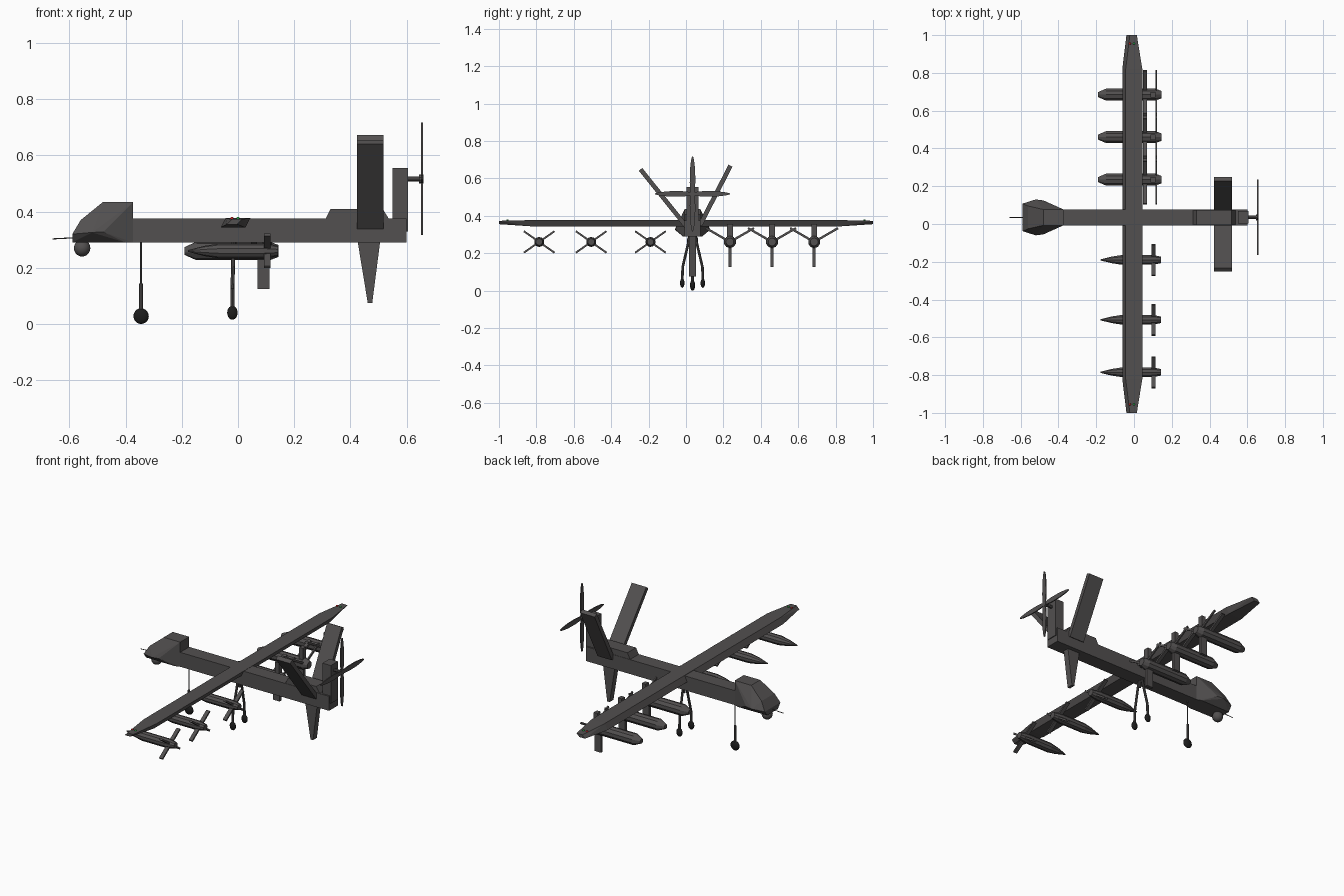
import bpy, bmesh
from math import sin, cos, pi, radians
from mathutils import Vector, Matrix

if "Cube" in bpy.data.objects:
    bpy.data.objects.remove(bpy.data.objects["Cube"])

CY = 0.035  # fuselage centreline


def material(name, col):
    m = bpy.data.materials.new(name)
    m.diffuse_color = (*col, 1)
    m.use_nodes = True
    m.node_tree.nodes["Principled BSDF"].inputs["Base Color"].default_value = m.diffuse_color
    return m


GREY = material("dark_grey", (0.085, 0.08, 0.08))
BLACK = material("tyre_black", (0.012, 0.012, 0.012))
RED = material("red_light", (0.6, 0.02, 0.02))
GREEN = material("green_light", (0.02, 0.4, 0.05))


def finish(name, bm, mat=GREY):
    bmesh.ops.recalc_face_normals(bm, faces=bm.faces)
    me = bpy.data.meshes.new(name)
    bm.to_mesh(me)
    bm.free()
    me.materials.append(mat)
    ob = bpy.data.objects.new(name, me)
    bpy.context.collection.objects.link(ob)
    return ob


def hull(name, pts, mat=GREY):
    """Convex solid around a few points."""
    bm = bmesh.new()
    for p in pts:
        bm.verts.new(p)
    bmesh.ops.convex_hull(bm, input=bm.verts)
    bmesh.ops.dissolve_limit(bm, angle_limit=0.01, verts=bm.verts, edges=bm.edges)
    return finish(name, bm, mat)


def box(name, x, y, z, mat=GREY):
    return hull(name, [(a, b, c) for a in x for b in y for c in z], mat)


def plate(name, profile, y, hw):
    """Side profile (x, z) given a thickness in y."""
    return hull(name, [(x, y + s * hw, z) for x, z in profile for s in (-1, 1)])


def lathe_x(name, prof, y, z, n=10):
    """Turned body along x from (x, radius) pairs."""
    bm = bmesh.new()
    rings = [[bm.verts.new((x, y + r * cos(2 * pi * (i + .5) / n), z + r * sin(2 * pi * (i + .5) / n)))
              for i in range(n)] for x, r in prof]
    for a, b in zip(rings, rings[1:]):
        for i in range(n):
            bm.faces.new((a[i], a[(i + 1) % n], b[(i + 1) % n], b[i]))
    bm.faces.new(rings[0])
    bm.faces.new(rings[-1])
    return finish(name, bm)


def rod(name, a, b, r, n=8, mat=GREY):
    a, b = Vector(a), Vector(b)
    bm = bmesh.new()
    m = Matrix.Translation((a + b) / 2) @ (b - a).to_track_quat('Z', 'Y').to_matrix().to_4x4()
    bmesh.ops.create_cone(bm, cap_ends=True, segments=n, radius1=r, radius2=r,
                          depth=(b - a).length, matrix=m)
    return finish(name, bm, mat)


def ball(name, c, s, mat=GREY):
    bm = bmesh.new()
    bmesh.ops.create_uvsphere(bm, u_segments=14, v_segments=10, radius=1,
                              matrix=Matrix.Translation(c) @ Matrix.Diagonal((*s, 1)))
    for f in bm.faces:
        f.smooth = True
    return finish(name, bm, mat)


def arm(name, x, y, z, ang, r0, r1, t):
    """Flat radial blade in the yz plane, x = (front, back), half thickness t."""
    d = Vector((0, cos(ang), sin(ang)))
    n = Vector((0, -sin(ang), cos(ang)))
    return hull(name, [Vector((a, y, z)) + d * r + n * t * s
                       for a in x for r in (r0, r1) for s in (-1, 1)])


# Fuselage, nose, rear hump and engine pylon
box("fuselage", (-0.40, 0.60), (CY - .042, CY + .042), (.29, .375))
nose = []
for x, hw, z in [(-.59, .05, .29), (-.59, .073, .32), (-.52, .095, .326), (-.48, .09, .328),
                 (-.40, .052, .29), (-.56, .06, .37), (-.48, .042, .435),
                 (-.373, .042, .435), (-.373, .042, .29)]:
    nose += [(x, CY - hw, z), (x, CY + hw, z)]
hull("nose", nose)
plate("rear_hump", [(.31, .37), (.33, .41), (.515, .41), (.54, .37)], CY, .04)
plate("engine_pylon", [(.55, .33), (.55, .555), (.605, .555), (.605, .33)], CY, .033)
ball("sensor_ball", (-.555, CY, .27), (.03, .03, .03))
rod("nose_probe", (-.66, CY, .303), (-.58, CY, .307), .002)

# Wing with tapered tips and lights
wing = []
for s in (-1, 1):
    for y, x0, x1, zb, zt in [(.82, -.062, .044, .343, .377), (1, -.04, .015, .355, .373)]:
        wing += [(x0, s * y, zb), (x0 + .018, s * y, zt), (x1, s * y, zt), (x1 - .018, s * y, zb)]
hull("wing", wing)
for s in (-1, 1):
    ball("wing_light_red", (-.022, s * .955, .376), (.006, .006, .005), RED)
    ball("wing_light_green", (.0, s * .955, .376), (.006, .006, .005), GREEN)

# Slanted tail fins and the lower fin
for name, root, tip in [("tail_fin_left", (-.0, .345), (-.243, .648)),
                        ("tail_fin_right", (.075, .35), (.238, .668))]:
    d = Vector((0, tip[0] - root[0], tip[1] - root[1])).normalized()
    n = Vector((0, -d.z, d.y)) * .012
    hull(name, [Vector((x, *p)) + n * s for x in (.423, .518) for p in (root, tip) for s in (-1, 1)])
plate("lower_fin", [(.425, .30), (.507, .30), (.478, .075), (.462, .075)], CY, .018)

# Propeller
PZ = .517
rod("propeller_shaft", (.60, CY, PZ), (.65, CY, PZ), .009)
rod("propeller_hub", (.645, CY, PZ), (.66, CY, PZ), .016, 10)
for k in range(4):
    a = k * pi / 2
    d, n = Vector((0, cos(a), sin(a))), Vector((0, -sin(a), cos(a)))
    hull("propeller_blade", [Vector((.655 + e * .003, CY, PZ)) + d * r + n * w * s
                             for r, w in [(.0, .009), (.06, .015), (.13, .014), (.18, .008), (.2, .003)]
                             for s in (-1, 1) for e in (-1, 1)])

# Pointed stores under the left wing, crossed fins
Z = .26
for y in (-.19, -.507, -.785):
    lathe_x("slim_store", [(-.178, .003), (-.12, .018), (-.065, .027), (.09, .027), (.115, .024), (.143, .018)], y, Z)
    for a in (35, 145, 215, 325):
        arm("slim_store_fin", (.093, .115), y, Z, radians(a), .015, .1, .005)

# Blunt stores under the right wing, three long fins
for y in (.235, .46, .685):
    lathe_x("wide_store", [(-.19, .014), (-.148, .033), (.113, .033), (.145, .021)], y, Z)
    box("wide_store_mount", (.088, .113), (y - .015, y + .015), (.27, .355))
    arm("wide_store_lower_fin", (.07, .113), y, Z, -pi / 2, .02, .135, .008)
    for a in (30, 150):
        arm("wide_store_front_bar", (.047, .068), y, Z, radians(a), .02, .148, .006)
        arm("wide_store_rear_bar", (.113, .121), y, Z, radians(a), .015, .148, .006)

# Landing gear
rod("nose_strut", (-.345, CY, .30), (-.345, CY, .03), .0035)
rod("nose_strut_sleeve", (-.345, CY, .145), (-.345, CY, .04), .007)
ball("nose_wheel", (-.345, CY, .028), (.028, .014, .028), BLACK)
for s in (-1, 1):
    knee = (-.02, CY + s * .053, .125)
    foot = (-.02, CY + s * .055, .04)
    rod("main_strut_upper", (-.015, CY + s * .012, .30), knee, .007)
    rod("main_strut_lower", knee, foot, .007)
    ball("main_wheel", foot, (.019, .012, .025), BLACK)
rod("main_gear_mount", (-.012, CY, .36), (-.012, CY, .25), .007)
